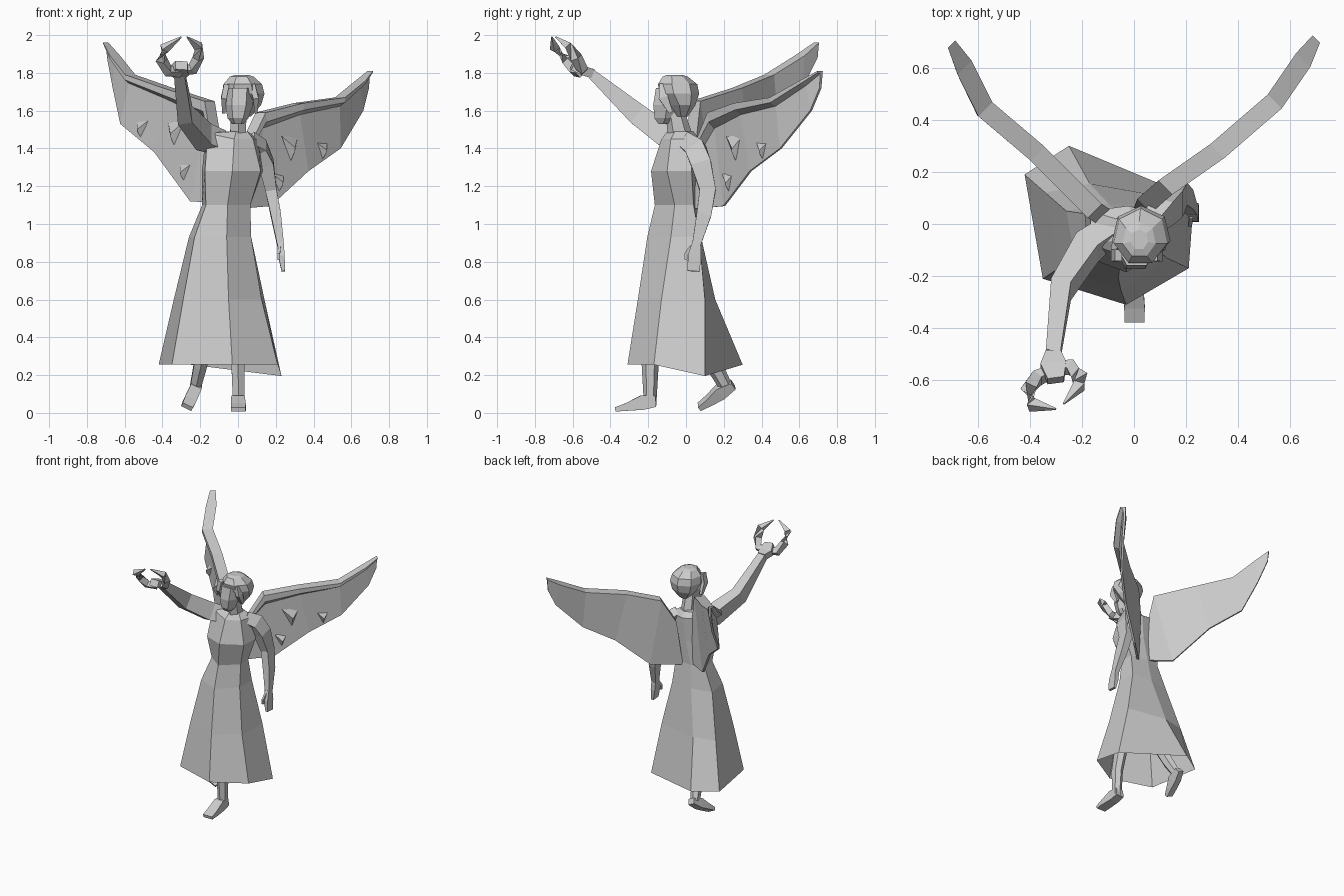
import bpy, bmesh, math
from mathutils import Vector

cube = bpy.data.objects.get("Cube")
if cube:
    bpy.data.objects.remove(cube, do_unlink=True)

stone = bpy.data.materials.new("pale_stone")
stone.use_nodes = True
colour = (0.6, 0.6, 0.6, 1)
stone.diffuse_color = colour
stone.node_tree.nodes["Principled BSDF"].inputs["Base Color"].default_value = colour


# Helpers: all coordinates are given in hundredths of a unit
def loft(name, rings, open_start=False):
    """Skin a list of equally long rings and close the ends."""
    bm = bmesh.new()
    loops = [[bm.verts.new(Vector(p) / 100) for p in ring] for ring in rings]
    count = len(loops[0])
    for low, high in zip(loops, loops[1:]):
        for i in range(count):
            j = (i + 1) % count
            bm.faces.new((low[i], low[j], high[j], high[i]))
    bm.faces.new(loops[-1])
    if not open_start:
        bm.faces.new(loops[0])
    bmesh.ops.recalc_face_normals(bm, faces=bm.faces)
    mesh = bpy.data.meshes.new(name)
    bm.to_mesh(mesh)
    bm.free()
    mesh.materials.append(stone)
    obj = bpy.data.objects.new(name, mesh)
    bpy.context.collection.objects.link(obj)
    return obj


def tube(name, path, sizes, sides=6, reference=(1, 0, 0)):
    """Sweep a polygon along a path; sizes are (across reference, other)."""
    points = [Vector(p) for p in path]
    rings = []
    for i, point in enumerate(points):
        along = (points[min(i + 1, len(points) - 1)] - points[max(i - 1, 0)]).normalized()
        up = along.cross(Vector(reference)).normalized()
        side = up.cross(along)
        wide, deep = sizes[i]
        ring = []
        for k in range(sides):
            a = math.tau * (k + 0.5) / sides
            ring.append(point + side * wide * math.cos(a) + up * deep * math.sin(a))
        rings.append(ring)
    return loft(name, rings)


def stack(name, levels, sides):
    """Loft of level ellipses given as x, y, z, x radius, y radius."""
    rings = []
    for x, y, z, rx, ry in levels:
        angles = [math.tau * (k + 0.5) / sides for k in range(sides)]
        rings.append([(x + rx * math.sin(a), y - ry * math.cos(a), z) for a in angles])
    return loft(name, rings)


# Gown: six panels from the open hem to the neckline
gown_levels = {
    25.5: [(-42, 19), (-35, -21), (-3, -31), (21, -17), (23, 10), (-25, 30)],
    60: [(-34, 12), (-29, -17), (-5, -25.5), (12.5, -13), (14, 10), (-17, 15.5)],
    93: [(-26, 5), (-23, -12), (-6, -20.5), (7, -8), (7, 7), (-10, 8)],
    110: [(-19, 4), (-17, -8), (-5.5, -16.5), (6.5, -6), (6, 4), (-8, 6)],
    128: [(-19, 4), (-17.5, -13), (-3, -18.5), (12, -10), (13, 3), (-4, 6)],
    145: [(-17, 5), (-16, -8), (-2, -13), (8, -8), (11, 3), (-2, 7)],
    149: [(-7, 2), (-6, -6), (-1, -10), (5, -6), (5, 1), (-1, 4)],
}
rings = [[(x, y, z) for x, y in pts] for z, pts in gown_levels.items()]
gown = loft("gown", rings, open_start=True)
gown.data.vertices[4].co.z = 0.195
for raised in (30, 31):
    gown.data.vertices[raised].co.z = 1.48

# Neck, face and hair
tube("neck", [(0, -3, 146), (0.5, -6, 160)], [(5, 6.5), (4.5, 5)])
stack("face", [(0, -12, 153, 3, 3), (0, -11, 156, 5.5, 6.5), (0.5, -10, 163, 7.5, 8.5),
               (1, -9, 172, 7.5, 8)], 6)
stack("hair", [(3, -2, 157, 4, 3), (3, -2, 163, 9.5, 7), (2.8, -4, 169, 11.5, 11),
               (2.5, -5, 174, 10.5, 11), (2, -6, 178, 6.5, 7), (2, -6, 179, 3.5, 4)], 7)
for label, x in (("right", -7.5), ("left", 9.5)):
    tube(label + "_hair_lock", [(x, -8, 159), (x, -12, 167), (x * 0.8, -12, 174)],
         [(1.2, 1.5), (2, 3.5), (2, 3)], 4)

# Lowered left arm
tube("left_arm", [(6, 0, 144), (11.5, 5, 140), (15, 8, 132), (17.5, 11.5, 118),
                  (20, 9.5, 105), (22.5, 5.5, 89)],
     [(5, 6), (5.5, 7.5), (5.5, 7.5), (4.2, 6), (3.8, 5.5), (2.5, 3.2)], 4)
tube("left_hand", [(22.5, 5.5, 90), (23, 4.5, 83), (24, 4, 75)],
     [(2.4, 3.2), (2.4, 5), (1.3, 4.5)], 4)
tube("left_thumb", [(22, 3, 88), (21.5, 0, 84), (21.5, 0, 81)],
     [(1, 1.5), (1, 1.4), (0.9, 0.9)], 4)

# Raised right arm and palm
tube("right_arm", [(-9, -2, 143), (-18, -9, 146), (-28, -25, 157.5), (-31, -50, 179.5)],
     [(6, 8), (7, 9), (5.5, 8), (4, 3.5)], 4)
tube("right_palm", [(-31, -49, 179.5), (-31, -54, 181), (-30, -60, 184)],
     [(4, 3.5), (7, 3.5), (4.5, 3.5)], 4)

# Open wreath held in the right hand
wreath = {
    "right": [(-30, -56, 180), (-37, -59, 181), (-40.5, -63, 187), (-39, -69.5, 193), (-30, -71, 199)],
    "left": [(-30, -55, 181), (-24, -55, 182), (-21, -58, 188), (-21, -62, 194), (-27, -69, 199)],
}
for label, path in wreath.items():
    tube(label + "_wreath_branch", path, [(2.5, 2.5), (3.2, 3.2), (3.4, 3), (3, 2.8), (0.4, 0.4)],
         4, (0, -1, 1))

# Wings: a thick rim on the leading edge and a thin blade behind it
wings = {
    "left": [((4, 7, 142), (0, 4, 108)), ((12, 14, 159), (17, 20, 109.5)),
             ((32, 28, 164), (37, 34, 128)), ((54, 47, 167), (54, 50, 140)),
             ((65, 63, 176), (66, 66, 160)), ((70, 71, 181), (69, 71, 172))],
    "right": [((-12, 3, 147), (-9, 4, 111)), ((-15, 5, 165), (-25, 14, 112)),
              ((-37, 27, 172), (-44, 33, 138)), ((-57, 44, 179), (-62, 48, 153)),
              ((-65, 60, 189), (-66, 61, 172)), ((-70, 69, 196), (-69, 69, 188))],
}
for label, stations in wings.items():
    sign = 1 if label == "left" else -1
    back = Vector((-sign, 1, 0)).normalized()
    out = Vector((sign, 1, 0)).normalized()
    sections = []
    for i, (lead, trail) in enumerate(stations):
        lead, trail = Vector(lead), Vector(trail)
        half = back * (3.8 if i < len(stations) - 1 else 2)
        rim = lead.lerp(trail, 0.1)
        inner = lead.lerp(trail, 0.17)
        sections.append([lead - half, lead + half, trail + back, trail - back * 0.5,
                         inner, rim - half])
    loft(label + "_wing", sections)

    # Low ruffled feather ridges on the inner face
    for number, (station, drop, size) in enumerate([(1.7, 0.4, 10), (2.5, 0.7, 7), (1.3, 0.75, 7)]):
        low = int(station)
        lead, trail = (Vector(a).lerp(Vector(b), station - low)
                       for a, b in zip(stations[low], stations[low + 1]))
        base = lead.lerp(trail, drop)
        down = Vector((0, 0, -size))
        loft(f"{label}_feather_ridge_{number}",
             [[base - out * size * 0.7, base + out * size * 0.5, base + down * 1.3],
              [base + down * s - back * 3 for s in (0.6, 0.7, 0.8)]])

# Legs and feet
tube("left_leg", [(0, -15, 40), (0, -19, 25), (0.3, -19, 8), (0, -19, 4)],
     [(4.5, 5), (4, 4.5), (3.6, 3.5), (3.8, 3.5)])
tube("left_foot", [(0, -16, 6), (0, -23, 5.5), (0.2, -32, 3), (0.2, -37.5, 1.8)],
     [(4.6, 4), (5, 5.5), (5.6, 2.8), (5.4, 1.6)], 4)
tube("right_leg", [(-17, 8, 40), (-20, 15, 25), (-22.5, 21, 14)],
     [(4.5, 5), (4, 4.5), (3.3, 3.5)])
tube("right_foot", [(-22, 25, 15), (-23.5, 18, 11), (-25.5, 12, 6.5), (-27, 7, 3.2)],
     [(3.6, 3), (4.4, 5), (4.6, 3), (4.2, 1.8)], 4, (1, 0, -0.5))
